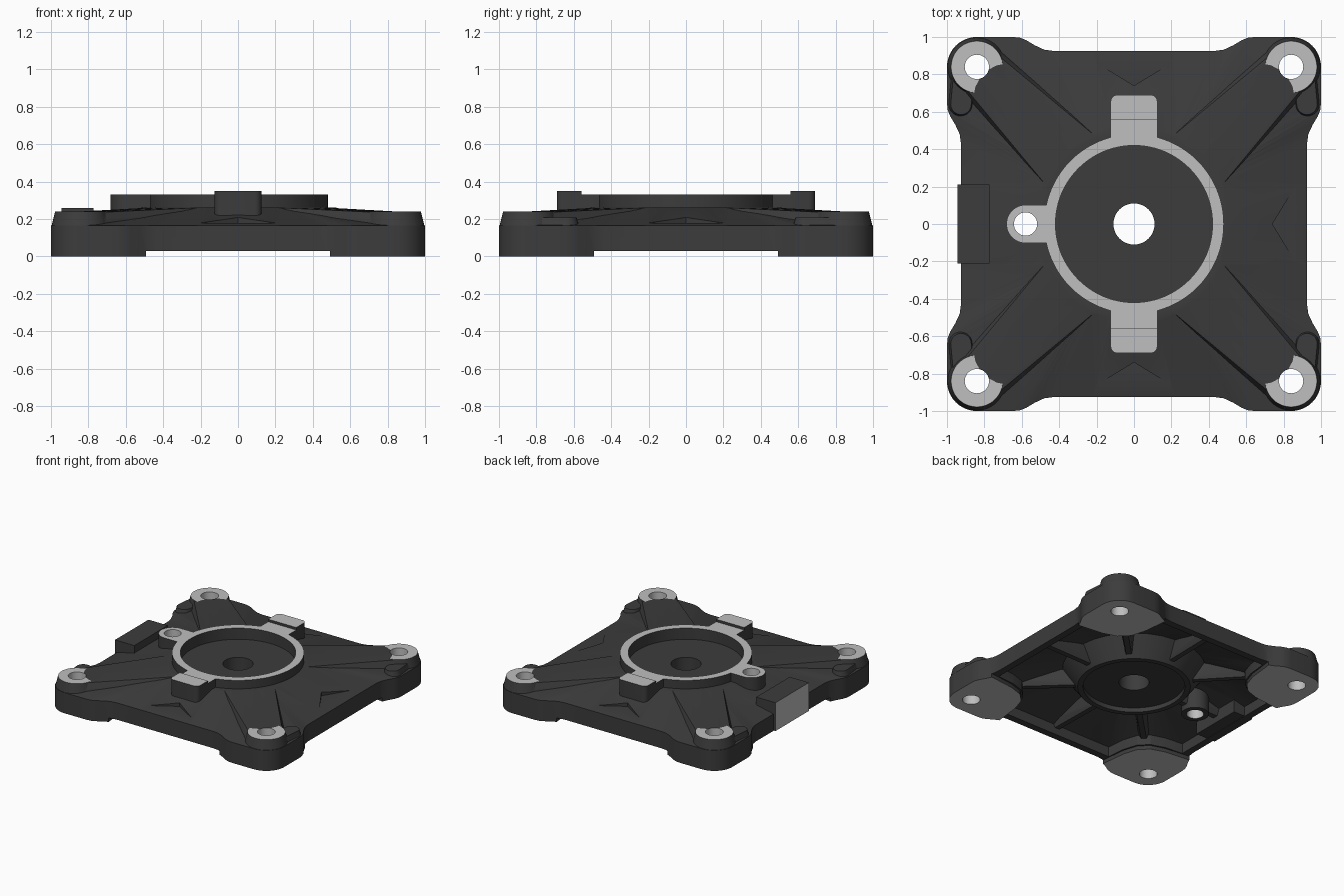
import bpy, bmesh, math
from math import cos, sin, pi, radians
from mathutils import Vector

cube = bpy.data.objects.get("Cube")
if cube:
    bpy.data.objects.remove(cube, do_unlink=True)


def material(name, value):
    mat = bpy.data.materials.new(name)
    mat.use_nodes = True
    colour = (value, value, value, 1)
    mat.diffuse_color = colour
    shader = mat.node_tree.nodes["Principled BSDF"]
    shader.inputs["Base Color"].default_value = colour
    shader.inputs["Roughness"].default_value = 0.6
    return mat


cast_dark = material("dark cast metal", 0.045)
machined = material("machined light metal", 0.52)


def to_object(name, bm):
    bmesh.ops.recalc_face_normals(bm, faces=bm.faces)
    mesh = bpy.data.meshes.new(name)
    bm.to_mesh(mesh)
    bm.free()
    obj = bpy.data.objects.new(name, mesh)
    bpy.context.collection.objects.link(obj)
    return obj


def circle(x, y, r, n=48):
    return [(x + r * cos(2 * pi * i / n), y + r * sin(2 * pi * i / n)) for i in range(n)]


def at(points, z):
    return [(x, y, z) for x, y in points]


def loft(name, rings):
    """Closed solid through rings that share one point count."""
    bm = bmesh.new()
    rows = [[bm.verts.new(p) for p in ring] for ring in rings]
    n = len(rows[0])
    for a, b in zip(rows, rows[1:]):
        for i in range(n):
            bm.faces.new((a[i], a[(i + 1) % n], b[(i + 1) % n], b[i]))
    bm.faces.new(rows[0])
    bm.faces.new(rows[-1])
    twisted = [f for f in bm.faces if len(f.verts) == 4 and abs(f.normal.z) < 2]
    bmesh.ops.triangulate(bm, faces=twisted)
    return to_object(name, bm)


def hull(name, points):
    bm = bmesh.new()
    for p in points:
        bm.verts.new(p)
    out = bmesh.ops.convex_hull(bm, input=bm.verts)
    loose = {g for g in out["geom_interior"] if isinstance(g, bmesh.types.BMVert)}
    bmesh.ops.delete(bm, geom=list(loose), context="VERTS")
    bmesh.ops.dissolve_limit(bm, angle_limit=0.002, verts=bm.verts, edges=bm.edges)
    return to_object(name, bm)


def prism(name, plan, z0, z1):
    return hull(name, at(plan, z0) + at(plan, z1))


def cylinder(name, x, y, r0, r1, z0, z1, n=48):
    return loft(name, [at(circle(x, y, r0, n), z0), at(circle(x, y, r1, n), z1)])


def box_plan(x0, x1, y0, y1):
    return [(x0, y0), (x1, y0), (x1, y1), (x0, y1)]


def rounded_plan(x0, x1, y0, y1, r):
    return [p for x in (x0 + r, x1 - r) for y in (y0 + r, y1 - r) for p in circle(x, y, r, 16)]


def combine(target, part, operation):
    mod = target.modifiers.new(operation, "BOOLEAN")
    mod.operation, mod.solver, mod.object = operation, "EXACT", part
    bpy.context.view_layer.objects.active = target
    bpy.ops.object.modifier_apply(modifier=mod.name)
    bpy.data.objects.remove(part, do_unlink=True)


def four_fold(quarter):
    """Repeat one quarter of an outline around the centre."""
    points = []
    for c, s in ((1, 0), (0, 1), (-1, 0), (0, -1)):
        points += [(x * c - y * s, x * s + y * c) for x, y in quarter]
    return points


def pulled_to(points, r):
    return [tuple(Vector(p).normalized() * r) for p in points]


# Plate with swelling corners and a sloping top
swell = [(0.925, 0.43), (0.932, 0.48), (0.955, 0.53), (0.982, 0.575), (0.996, 0.61), (1, 0.65)]
corner = [(0.84 + 0.16 * cos(a), 0.84 + 0.16 * sin(a)) for a in [radians(9 * i) for i in range(11)]]
quarter = [(0.925, -0.22), (0.925, 0), (0.925, 0.22)] + swell + corner
quarter += [(y, x) for x, y in reversed(swell)]
outline = four_fold(quarter)
housing = loft("housing", [at(outline, 0), at(outline, 0.165), at(pulled_to(outline, 0.52), 0.262)])


def add(part):
    combine(housing, part, "UNION")


def cut(part):
    part.hide_render = True
    combine(housing, part, "DIFFERENCE")


corners = [(sx, sy) for sx in (-1, 1) for sy in (-1, 1)]

# Broad diagonal ridges, bolt bosses and side lobes
for sx, sy in corners:
    middle = math.atan2(sy, sx)
    arc = [(0.5 * cos(middle + radians(a)), 0.5 * sin(middle + radians(a))) for a in (-22, -11, 0, 11, 22)]
    x, y = 0.84 * sx, 0.84 * sy
    add(hull("ridge", at(arc, 0.262) + at(arc, 0.225)
             + at(circle(x, y, 0.12), 0.234) + at(circle(x, y, 0.155), 0.15)))
    lobe = [p for r, z in ((0.07, 0.15), (0.055, 0.208))
            for p in at(circle(0.925 * sx, 0.64 * sy, r, 24), z) + at(circle(0.91 * sx, 0.8 * sy, r, 24), z)]
    add(hull("side_lobe", lobe))
    add(cylinder("bolt_boss", x, y, 0.159, 0.138, 0.155, 0.24))

# Stepped pads in front of and behind the ring
for s in (-1, 1):
    ys = sorted((0.43 * s, 0.69 * s))
    add(prism("stepped_pad", rounded_plan(-0.125, 0.125, *ys, 0.035), 0.2, 0.35))
    ys = sorted((0.35 * s, 0.56 * s))
    cut(prism("pad_step", box_plan(-0.2, 0.2, *ys), 0.33, 0.5))

# Central ring and the lug on its right
add(cylinder("ring", 0, 0, 0.48, 0.48, 0.225, 0.33, 96))
add(prism("lug", circle(-0.58, 0, 0.102) + box_plan(-0.58, -0.44, -0.102, 0.102), 0.225, 0.33))

# Shallow triangular dents in the slopes
for tri in ([(-0.23, -0.88), (0.23, -0.88), (0, -0.74)],
            [(-0.23, 0.88), (0.23, 0.88), (0, 0.74)],
            [(0.88, -0.23), (0.88, 0.23), (0.74, 0)]):
    cut(prism("dent", tri, 0.18, 0.24))

# Hollow underside, leaving four solid feet
inside = four_fold([(0.87, -0.25), (0.87, 0), (0.87, 0.25), (0.87, 0.49), (0.72, 0.505), (0.61, 0.54),
                    (0.54, 0.61), (0.505, 0.72), (0.49, 0.87)])
cut(loft("cavity", [at(inside, -0.1), at(inside, 0.11), at(pulled_to(inside, 0.5), 0.205)]))
gap = four_fold([(1.2, 0.49), (0.93, 0.492), (0.73, 0.515), (0.62, 0.55),
                 (0.55, 0.62), (0.515, 0.73), (0.492, 0.93), (0.49, 1.2)])
cut(loft("foot_gap", [at(gap, -0.12), at(gap, 0.03)]))

# Hub and radial ribs beneath
add(cylinder("hub", 0, 0, 0.41, 0.53, 0.05, 0.215, 96))
for k in range(8):
    a = k * pi / 4
    end = 0.9 if k % 2 == 0 else 0.95
    rib = []
    for r, z, w in ((0.33, 0.075, 0.02), (end, 0.085, 0.02), (end, 0.14, 0.045), (0.33, 0.22, 0.045)):
        for side in (-w, w):
            rib.append((r * cos(a) - side * sin(a), r * sin(a) + side * cos(a), z))
    add(hull("rib", rib))
add(cylinder("lug_post", -0.58, 0, 0.1, 0.1, 0.035, 0.25))

# Raised block on the right edge
add(prism("edge_block", box_plan(-0.943, -0.772, -0.212, 0.212), 0.033, 0.26))

# Ring recess, hub recess and through holes
cut(cylinder("ring_recess", 0, 0, 0.42, 0.42, 0.24, 0.6, 96))
cut(cylinder("hub_recess", 0, 0, 0.37, 0.37, -0.2, 0.085, 96))
cut(cylinder("centre_hole", 0, 0, 0.11, 0.11, -0.3, 0.7))
cut(cylinder("lug_hole", -0.58, 0, 0.062, 0.062, -0.3, 0.7))
for sx, sy in corners:
    cut(cylinder("bolt_hole", 0.84 * sx, 0.84 * sy, 0.065, 0.065, -0.3, 0.7))

# Machined colour on contact faces and bolt hole walls
mesh = housing.data
mesh.materials.clear()
mesh.materials.append(cast_dark)
mesh.materials.append(machined)
for face in mesh.polygons:
    c, n = face.center, face.normal
    bolt = math.hypot(abs(c.x) - 0.84, abs(c.y) - 0.84)
    lug = math.hypot(c.x + 0.58, c.y)
    top = n.z > 0.95 and (c.z > 0.325 or (c.z > 0.238 and bolt < 0.15))
    foot = n.z < -0.95 and c.z < 0.005
    hole = abs(n.z) < 0.1 and min(bolt, lug) < 0.067
    block_face = n.x < -0.95 and c.x < -0.94 and abs(c.y) < 0.22
    face.material_index = int(top or foot or hole or block_face)

bpy.ops.object.select_all(action="DESELECT")
housing.select_set(True)
bpy.context.view_layer.objects.active = housing
bpy.ops.object.shade_smooth_by_angle(angle=radians(25))
